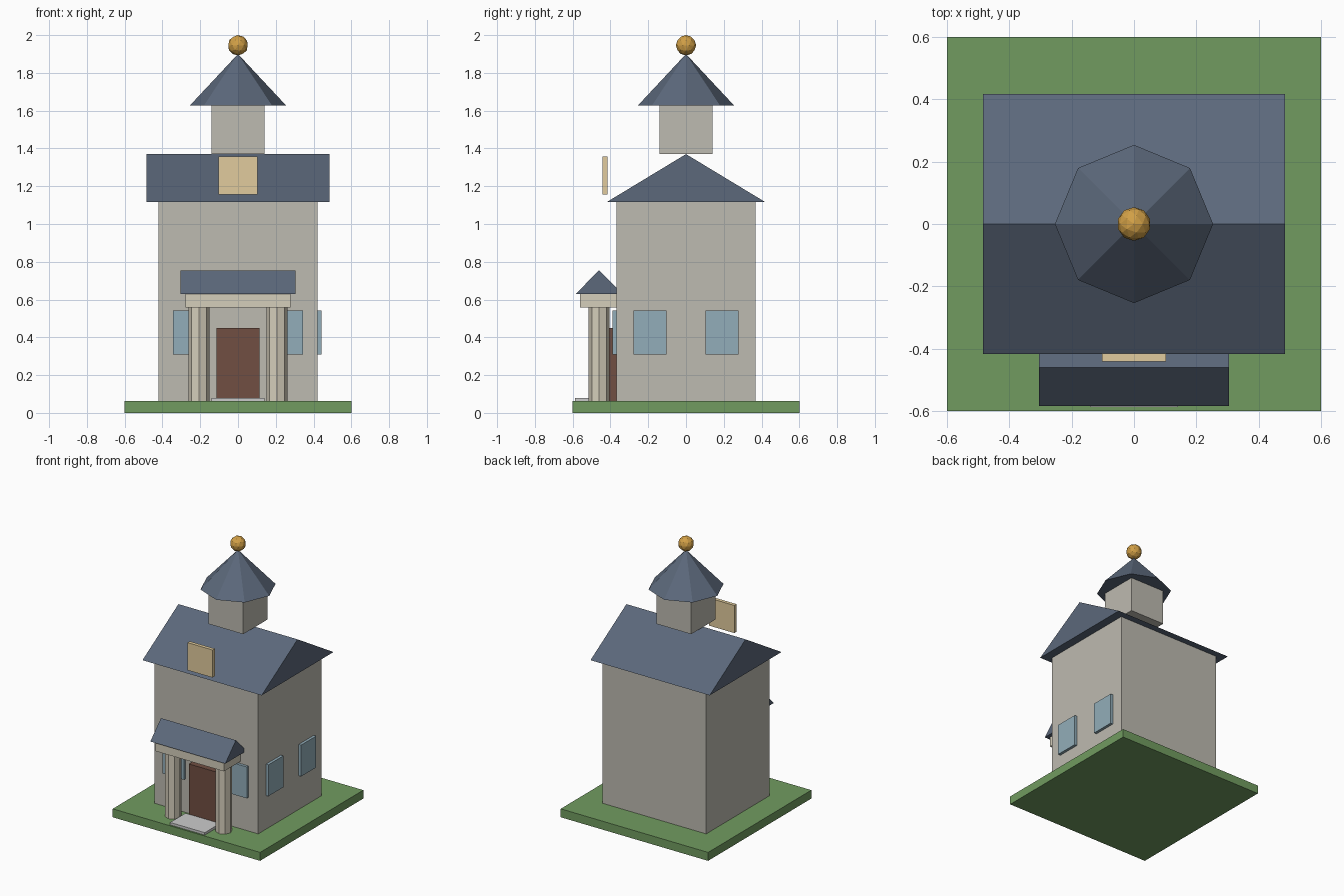
import bpy, bmesh, math
from mathutils import Matrix

if "Cube" in bpy.data.objects:
    bpy.data.objects.remove(bpy.data.objects["Cube"])


def mat(name, r, g, b):
    m = bpy.data.materials.new(name)
    m.diffuse_color = [(c / 255) ** 2.2 for c in (r, g, b)] + [1]
    m.use_nodes = True
    m.node_tree.nodes["Principled BSDF"].inputs["Base Color"].default_value = m.diffuse_color
    return m


GRASS = mat("grass", 112, 154, 96)
WALL = mat("wall", 188, 185, 175)
ROOF = mat("slate", 92, 104, 122)
TRIM = mat("trim", 212, 205, 186)
DOOR = mat("door_wood", 112, 80, 68)
GLASS = mat("glass", 145, 172, 184)
TAN = mat("tan", 224, 202, 156)
GOLD = mat("gold", 208, 158, 72)


def finish(name, bm, material):
    bmesh.ops.recalc_face_normals(bm, faces=bm.faces)
    me = bpy.data.meshes.new(name)
    bm.to_mesh(me)
    bm.free()
    ob = bpy.data.objects.new(name, me)
    bpy.context.collection.objects.link(ob)
    if material:
        me.materials.append(material)
    return ob


def box(name, x, y, z, material=None):
    """Box from (min, max) ranges."""
    bm = bmesh.new()
    bmesh.ops.create_cube(bm, size=1)
    for v in bm.verts:
        for i, (lo, hi) in enumerate((x, y, z)):
            v.co[i] = hi if v.co[i] > 0 else lo
    return finish(name, bm, material)


def gable(name, half_x, yc, half_y, z0, z1):
    """Solid gable roof with its ridge along x."""
    bm = bmesh.new()
    profile = [(yc - half_y, z0), (yc + half_y, z0), (yc, z1)]
    face = bm.faces.new([bm.verts.new((-half_x, y, z)) for y, z in profile])
    ext = bmesh.ops.extrude_face_region(bm, geom=[face], use_keep_orig=True)
    verts = [v for v in ext["geom"] if isinstance(v, bmesh.types.BMVert)]
    bmesh.ops.translate(bm, verts=verts, vec=(2 * half_x, 0, 0))
    return finish(name, bm, ROOF)


def octagon(name, x, y, r0, r1, z0, z1, material):
    """Eight-sided column or cone with corners on the axes."""
    bm = bmesh.new()
    bmesh.ops.create_cone(bm, cap_ends=True, segments=8, radius1=r0, radius2=r1,
                          depth=z1 - z0,
                          matrix=Matrix.Translation((x, y, (z0 + z1) / 2)))
    bmesh.ops.remove_doubles(bm, verts=bm.verts, dist=1e-5)
    return finish(name, bm, material)


# Ground and main building
box("lawn", (-.6, .6), (-.6, .6), (0, .062), GRASS)
box("house_body", (-.422, .422), (-.368, .368), (.062, 1.117), WALL)
gable("main_roof", .485, 0, .418, 1.117, 1.37)

# Tower, spire and ball
box("tower", (-.141, .141), (-.141, .141), (1.37, 1.63), WALL)
octagon("spire", 0, 0, .254, 0, 1.628, 1.9, ROOF)
bm = bmesh.new()
bmesh.ops.create_icosphere(bm, subdivisions=2, radius=.054,
                           matrix=Matrix.Translation((0, 0, 1.946)))
finish("spire_ball", bm, GOLD)

# Floating panel in front of the roof
box("roof_panel", (-.102, .102), (-.442, -.416), (1.155, 1.358), TAN)

# Porch
box("porch_step", (-.141, .141), (-.588, -.41), (.062, .08))
box("front_door", (-.113, .113), (-.41, -.36), (.062, .45), DOOR)
for side, sx in (("left", -1), ("right", 1)):
    octagon(f"porch_column_{side}", .206 * sx, -.46, .055, .055, .062, .557, TRIM)
box("porch_beam", (-.278, .278), (-.56, -.36), (.557, .63), TRIM)
gable("porch_roof", .305, -.46, .124, .63, .755)

# Windows on the front and right walls
W, Z = .0875, (.31, .541)
for side, s in (("a", -1), ("b", 1)):
    c = .256 * s
    box(f"front_window_{side}", (c - W, c + W), (-.388, -.36), Z, GLASS)
    c = .191 * s
    box(f"side_window_{side}", (.41, .442), (c - W, c + W), Z, GLASS)
